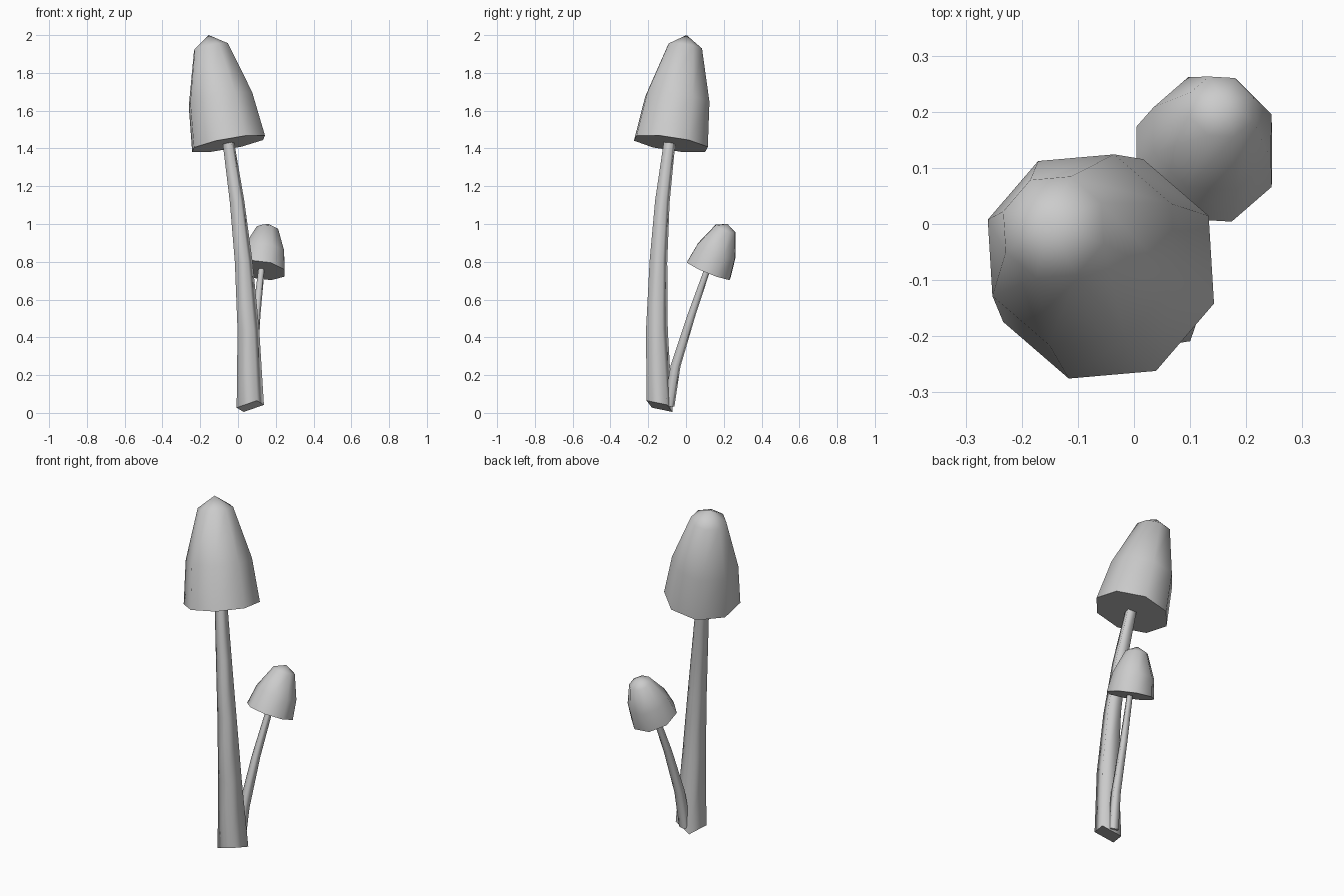
import bpy, bmesh, math
from mathutils import Vector

cube = bpy.data.objects.get("Cube")
if cube:
    bpy.data.objects.remove(cube, do_unlink=True)

grey = bpy.data.materials.new("plain_grey")
grey.use_nodes = True
colour = (0.6, 0.6, 0.6, 1)
grey.diffuse_color = colour
grey.node_tree.nodes["Principled BSDF"].inputs["Base Color"].default_value = colour


def ring(bm, centre, normal, radius, sides, phase):
    """Regular polygon of vertices lying square to the normal."""
    n = Vector(normal).normalized()
    u = (Vector((1, 0, 0)) - n * n.x).normalized()
    v = n.cross(u)
    angles = [math.radians(phase) + math.tau * i / sides for i in range(sides)]
    return [bm.verts.new(Vector(centre) + radius * (u * math.cos(a) + v * math.sin(a)))
            for a in angles]


def bridge(bm, low, high):
    count = len(low)
    for i in range(count):
        j = (i + 1) % count
        bm.faces.new((low[i], low[j], high[j], high[i])).smooth = True


def finish(bm, name, ends):
    """Make the end faces flat with hard rims and link the object."""
    for face in ends:
        face.smooth = False
        for edge in face.edges:
            edge.smooth = False
    mesh = bpy.data.meshes.new(name)
    bm.to_mesh(mesh)
    bm.free()
    mesh.materials.append(grey)
    bpy.context.collection.objects.link(bpy.data.objects.new(name, mesh))


def make_cap(name, base, tip, radius, phase, steps):
    """Pointed bell with a flat closed underside; steps are (height, width) fractions."""
    bm = bmesh.new()
    base, tip = Vector(base), Vector(tip)
    axis = tip - base
    rings = [ring(bm, base + axis * t, axis, radius * w, 8, phase) for t, w in steps]
    for low, high in zip(rings, rings[1:]):
        bridge(bm, low, high)
    peak = bm.verts.new(tip)
    last = rings[-1]
    for i in range(8):
        bm.faces.new((last[i], last[(i + 1) % 8], peak)).smooth = True
    finish(bm, name, [bm.faces.new(rings[0][::-1])])


def make_stem(name, path, foot_normal, phase):
    """Four-sided tapering tube; path holds (x, y, z, radius)."""
    bm = bmesh.new()
    points = [Vector(p[:3]) for p in path]
    rings = []
    for i, p in enumerate(path):
        along = points[min(i + 1, len(path) - 1)] - points[max(i - 1, 0)]
        rings.append(ring(bm, points[i], along if i else foot_normal, p[3], 4, phase))
    for low, high in zip(rings, rings[1:]):
        bridge(bm, low, high)
    finish(bm, name, [bm.faces.new(rings[0][::-1]), bm.faces.new(rings[-1])])


# Caps
bell = [(0, 1), (0.41, 0.87), (0.89, 0.465)]
make_cap("large_cap", (-0.05, -0.08, 1.425), (-0.155, 0.003, 2.0), 0.207, 26, bell)
make_cap("small_cap", (0.125, 0.12, 0.755), (0.16, 0.22, 1.0), 0.132, 22, bell)

# Stems
make_stem("large_stem", [
    (0.065, -0.14, 0.035, 0.083), (0.055, -0.154, 0.44, 0.064),
    (0.03, -0.146, 0.8, 0.052), (-0.005, -0.125, 1.12, 0.043),
    (-0.052, -0.086, 1.44, 0.034)], (-0.27, 0.3, 1), 26)
make_stem("small_stem", [
    (0.07, -0.09, 0.035, 0.032), (0.08, -0.055, 0.25, 0.029),
    (0.098, 0.03, 0.52, 0.023), (0.125, 0.115, 0.765, 0.018)], (0.05, 0.1, 1), 26)
